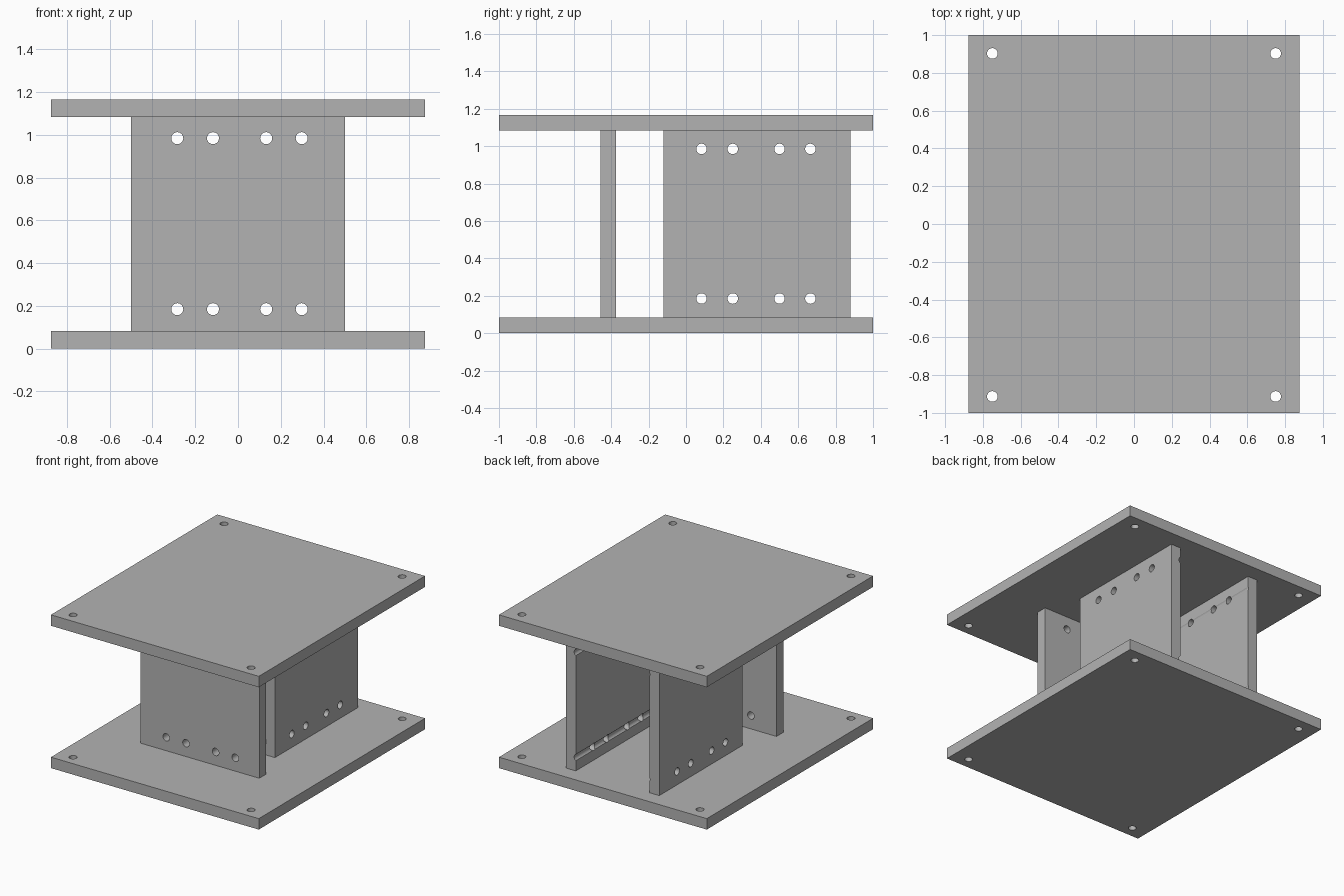
import bpy, bmesh
from mathutils import Matrix, Vector

if "Cube" in bpy.data.objects:
    bpy.data.objects.remove(bpy.data.objects["Cube"])

grey = bpy.data.materials.new("plain_grey")
grey.diffuse_color = (0.45, 0.45, 0.45, 1)
grey.use_nodes = True
grey.node_tree.nodes["Principled BSDF"].inputs["Base Color"].default_value = grey.diffuse_color

T = 1 / 12          # board thickness
R = 0.028           # bolt hole radius
HOLE_Z = (0.185, 0.985)


def finish(name, bm):
    mesh = bpy.data.meshes.new(name)
    bm.to_mesh(mesh)
    bm.free()
    ob = bpy.data.objects.new(name, mesh)
    bpy.context.collection.objects.link(ob)
    mesh.materials.append(grey)
    return ob


def board(name, x0, x1, y0, y1, z0, z1):
    bm = bmesh.new()
    bmesh.ops.create_cube(bm, size=1)
    size = Vector((x1 - x0, y1 - y0, z1 - z0))
    centre = Vector((x0 + x1, y0 + y1, z0 + z1)) / 2
    for v in bm.verts:
        v.co = Vector(a * b for a, b in zip(v.co, size)) + centre
    return finish(name, bm)


def drill(name, centres, axis):
    """One helper mesh holding all the parallel drill cylinders."""
    bm = bmesh.new()
    turn = Vector((0, 0, 1)).rotation_difference(Vector(axis)).to_matrix().to_4x4()
    for c in centres:
        bmesh.ops.create_cone(bm, cap_ends=True, segments=32, radius1=R, radius2=R,
                              depth=4, matrix=Matrix.Translation(c) @ turn)
    ob = finish(name, bm)
    ob.hide_render = True
    return ob


def cut(ob, cutters):
    for c in cutters:
        m = ob.modifiers.new("holes", 'BOOLEAN')
        m.operation, m.solver, m.object = 'DIFFERENCE', 'EXACT', c
    dg = bpy.context.evaluated_depsgraph_get()
    mesh = bpy.data.meshes.new_from_object(ob.evaluated_get(dg))
    ob.modifiers.clear()
    ob.data = mesh


# Drills: plate corners, front wall bolts (running on past the side walls), side wall bolts
corner_drill = drill("corner_drill", [(x, y, 0.5) for x in (-0.75, 0.75) for y in (-0.913, 0.903)], (0, 0, 1))
front_drill = drill("front_drill", [(x, 0, z) for x in (-0.284, -0.117, 0.132, 0.298) for z in HOLE_Z], (0, 1, 0))
side_drill = drill("side_drill", [(0, y, z) for y in (0.083, 0.25, 0.5, 0.665) for z in HOLE_Z], (1, 0, 0))

# Base and top plates
for name, z in (("base_plate", 0), ("top_plate", 1 + T)):
    cut(board(name, -0.875, 0.875, -1, 1, z, z + T), [corner_drill])

# Upright walls
cut(board("front_wall", -0.5, 0.5, -0.458, -0.458 + T, T, 1 + T), [front_drill])
for name, x in (("right_wall", 0.312), ("left_wall", -0.391)):
    cut(board(name, x, x + T, -0.12, 0.88, T, 1 + T), [front_drill, side_drill])

for helper in (corner_drill, front_drill, side_drill):
    bpy.data.objects.remove(helper)
